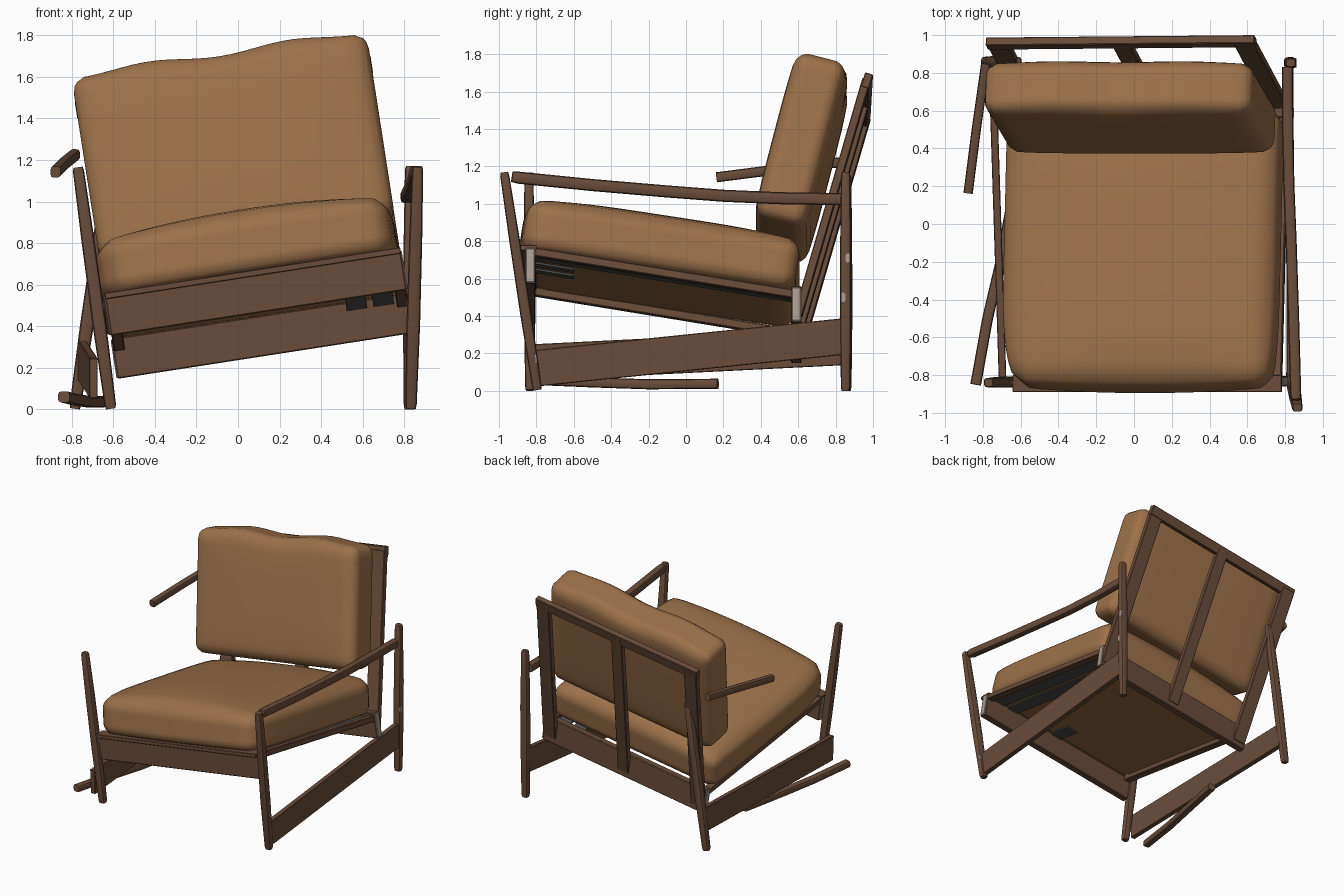
import bpy, bmesh, math
from mathutils import Vector, Matrix

if "Cube" in bpy.data.objects:
    bpy.data.objects.remove(bpy.data.objects["Cube"])


def material(name, rgb):
    m = bpy.data.materials.new(name)
    m.diffuse_color = (*rgb, 1)
    m.use_nodes = True
    m.node_tree.nodes["Principled BSDF"].inputs["Base Color"].default_value = m.diffuse_color
    return m


WOOD = material("brown wood", (0.142, 0.074, 0.044))
LEATHER = material("tan leather", (0.335, 0.165, 0.067))
PALE = material("pale end grain", (0.40, 0.34, 0.29))
STRAP = material("dark grey webbing", (0.085, 0.085, 0.08))

# The seat and back are tipped as one unit: left side sunk, right side up
ROLL = math.radians(8.8)
BODY = Matrix.Translation((0.07, 0, 0.66)) @ Matrix.Rotation(-ROLL, 4, 'Y')
WORLD = Matrix.Identity(4)
SLOPE = math.atan2(0.24, 1.455)


def seat_w(y):
    """Height of the sloping seat plane in body space."""
    return -(y + 0.865) * math.tan(SLOPE)


def finish(name, bm, mat, matrix, angle):
    bmesh.ops.recalc_face_normals(bm, faces=bm.faces)
    me = bpy.data.meshes.new(name)
    bm.to_mesh(me)
    bm.free()
    me.materials.append(mat)
    ob = bpy.data.objects.new(name, me)
    ob.matrix_world = matrix
    bpy.context.collection.objects.link(ob)
    bpy.ops.object.select_all(action='DESELECT')
    ob.select_set(True)
    bpy.context.view_layer.objects.active = ob
    bpy.ops.object.shade_smooth_by_angle(angle=math.radians(angle))
    return ob


def sweep(name, pts, width, height, ref=(1, 0, 0), sides=4, scales=None,
          matrix=WORLD, mat=WOOD):
    """Board (4 sides) or rounded bar along pts; width runs along ref."""
    pts = [Vector(p) for p in pts]
    bm = bmesh.new()
    rings = []
    for i, p in enumerate(pts):
        t = (pts[min(i + 1, len(pts) - 1)] - pts[max(i - 1, 0)]).normalized()
        s = Vector(ref)
        s = (s - t * s.dot(t)).normalized()
        u = s.cross(t)
        k = scales[i] if scales else 1
        ring = []
        for j in range(sides):
            a = 2 * math.pi * (j + 0.5) / sides
            c, d = math.cos(a), math.sin(a)
            e = 1e-6 if sides == 4 else 0.6          # squarish rounded section
            c = math.copysign(abs(c) ** e, c)
            d = math.copysign(abs(d) ** e, d)
            ring.append(bm.verts.new(p + s * c * k * width / 2 + u * d * k * height / 2))
        rings.append(ring)
    for r0, r1 in zip(rings, rings[1:]):
        for j in range(sides):
            n = (j + 1) % sides
            bm.faces.new((r0[j], r0[n], r1[n], r1[j]))
    bm.faces.new(rings[0])
    bm.faces.new(rings[-1])
    if sides == 4:
        bmesh.ops.bevel(bm, geom=bm.edges[:], offset=min(width, height) * 0.1,
                        segments=1, affect='EDGES')
    return finish(name, bm, mat, matrix, 35)


def cushion(name, half, radius, shape, matrix):
    """Rounded box; shape() puffs it, given the point in -1..1 coordinates."""
    bm = bmesh.new()
    bmesh.ops.create_cube(bm, size=2)
    bmesh.ops.subdivide_edges(bm, edges=bm.edges[:], cuts=23, use_grid_fill=True)
    half = Vector(half)
    for v in bm.verts:
        p = v.co.copy()
        full = Vector([a * b for a, b in zip(p, half)])
        core = Vector([max(-h + radius, min(h - radius, c)) for c, h in zip(full, half)])
        v.co = core + (full - core).normalized() * radius + shape(p)
    return finish(name, bm, LEATHER, matrix, 60)


# Legs: tapered at both ends, each leaning its own way
def leg(name, foot, top):
    a, b = Vector(foot), Vector(top)
    sweep(name, [a.lerp(b, f) for f in (0, 0.02, 0.35, 0.7, 0.985, 1)], 0.064, 0.058,
          sides=12, scales=(0.75, 0.88, 1.05, 1.0, 0.85, 0.7))


leg("right_front_leg", (0.832, -0.795, 0.005), (0.865, -0.972, 1.168))
leg("right_rear_leg", (0.825, 0.853, 0.0), (0.83, 0.853, 1.17))
leg("left_front_leg", (-0.612, -0.835, 0.003), (-0.77, -0.84, 1.165))
leg("left_rear_leg", (-0.785, 0.86, 0.003), (-0.62, 0.86, 1.15))

# Wide lower side boards
sweep("right_lower_board", [(0.828, -0.81, 0.12), (0.825, 0.84, 0.29)], 0.04, 0.195)
sweep("left_lower_board", [(-0.695, -0.85, 0.15), (-0.75, 0.85, 0.235)], 0.04, 0.195)

# Right armrest, and the left armrest snapped into two pieces
sweep("right_armrest", [(0.858, -0.93, 1.145), (0.856, -0.9, 1.14), (0.845, -0.5, 1.10),
                        (0.832, -0.1, 1.066), (0.82, 0.2, 1.043), (0.814, 0.5, 1.03),
                        (0.812, 0.83, 1.025)], 0.06, 0.066, sides=12,
      scales=(0.85, 1, 1, 1, 1, 1, 1))
sweep("left_armrest_rear_piece", [(-0.785, 0.85, 1.225), (-0.835, 0.5, 1.185),
                                  (-0.878, 0.165, 1.142)], 0.05, 0.055, sides=12)
sweep("left_armrest_fallen_piece", [(-0.838, -0.85, 0.06), (-0.775, -0.5, 0.045),
                                    (-0.705, -0.2, 0.035), (-0.635, 0.17, 0.038)],
      0.058, 0.055, sides=12)

# Seat frame: front and rear rails with pale end grain, front cap, side rails
Y = (0, 1, 0)
for name, y, w in (("front_rail", -0.833, -0.1), ("rear_rail", 0.59, -0.31)):
    sweep(name, [(-0.72, y, w), (0.72, y, w)], 0.055, 0.195, Y, matrix=BODY)
    for side, sx in (("left", -1), ("right", 1)):
        sweep(f"{name}_{side}_end_grain", [(sx * 0.719, y, w), (sx * 0.725, y, w)],
              0.05, 0.185, Y, matrix=BODY, mat=PALE)
sweep("front_cap", [(-0.72, -0.845, -0.005), (0.72, -0.845, -0.005)], 0.09, 0.03, Y,
      matrix=BODY)
for side, sx in (("left", -1), ("right", 1)):
    sweep(f"{side}_seat_rail", [(sx * 0.69, -0.85, seat_w(-0.85) - 0.016),
                                (sx * 0.69, 0.61, seat_w(0.61) - 0.016)],
          0.055, 0.045, matrix=BODY)

# Webbing straps: two run clear under the cushion, two vanish up into it
for i, (u, end) in enumerate(((0.03, -0.6), (0.25, -0.6), (0.47, 0.57), (0.6, 0.57))):
    sweep(f"seat_strap_{i + 1}", [(u, -0.81, seat_w(-0.81) - 0.012),
                                  (u, end, seat_w(end) - 0.012)],
          0.1, 0.012, matrix=BODY, mat=STRAP)

# Back frame: two posts, a middle slat and the top bar
for name, u, wid in (("left_back_post", -0.662, 0.11), ("middle_back_slat", 0, 0.095),
                     ("right_back_post", 0.662, 0.11)):
    sweep(name, [(u, 0.60, -0.36), (u, 0.965, 0.91)], wid, 0.045, matrix=BODY)
sweep("back_top_bar", [(-0.72, 0.955, 0.90), (0.72, 0.968, 0.90)], 0.045, 0.08,
      (0, 0.957, -0.29), matrix=BODY)


# Cushions
def seat_shape(p):
    crown = (1 - abs(p.x) ** 2.2) * (1 - 0.75 * p.y ** 4)
    corner = max(0, -p.y) ** 4                     # pulled in at the front corners
    wide = -0.03 * p.x * corner - (0.045 * max(0, -p.x) * (1 - corner))
    front = -0.03 * (1 - p.x ** 2) if p.y < 0 else 0.0
    return Vector((wide, front * p.y ** 4, 0.085 * crown * max(0, p.z)))


def back_shape(p):
    puff = (1 - p.x ** 4) * (1 - p.z ** 4)
    bumps = (0.012 - 0.015 * math.cos(p.x * 2 * math.pi)) * (1 - p.x ** 4) * max(0, p.z)
    return Vector((0, 0.02 * p.y * puff, bumps))


cy = -0.13
cushion("seat_cushion", (0.71, 0.735, 0.138), 0.085, seat_shape,
        BODY @ Matrix.Translation((0, cy, seat_w(cy) + 0.142))
        @ Matrix.Rotation(-SLOPE + 0.01, 4, 'X'))
cushion("back_cushion", (0.718, 0.14, 0.46), 0.075, back_shape,
        BODY @ Matrix.Translation((0, 0.615, 0.59))
        @ Matrix.Rotation(math.radians(-14.5), 4, 'X'))

# Pale joint marks on the legs
for i, (x, y, z) in enumerate(((0.857, 0.865, 0.71), (0.857, 0.84, 0.5),
                               (0.862, -0.81, 0.17), (-0.645, -0.84, 0.49))):
    sweep(f"joint_mark_{i + 1}", [(x - 0.004, y, z), (x + 0.003, y, z)], 0.025, 0.05, Y,
          sides=12, mat=PALE)
